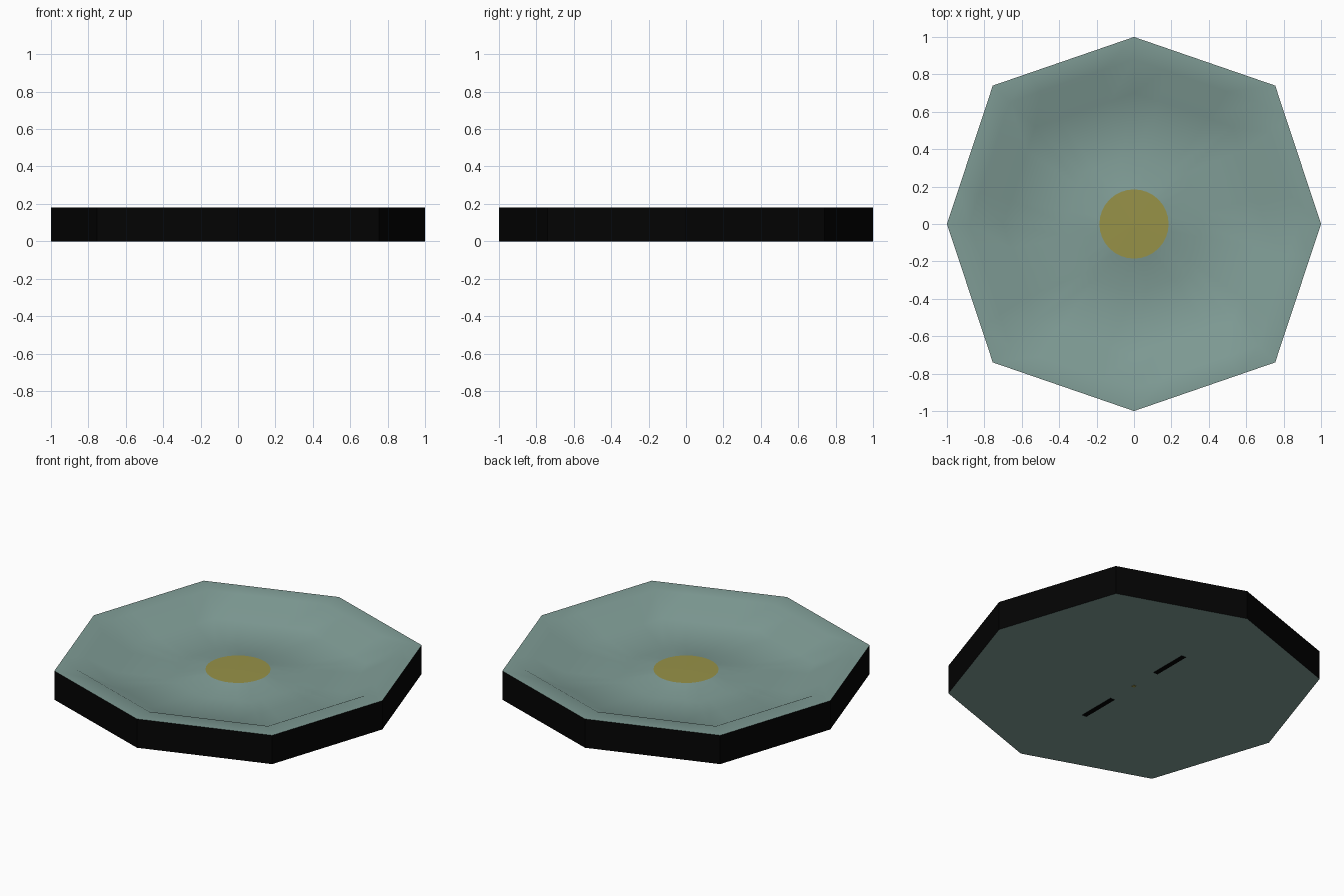
import bpy, bmesh, math

if "Cube" in bpy.data.objects:
    bpy.data.objects.remove(bpy.data.objects["Cube"])

def mat(name, col):
    m = bpy.data.materials.new(name)
    m.diffuse_color = (*col, 1)
    m.use_nodes = True
    m.node_tree.nodes["Principled BSDF"].inputs["Base Color"].default_value = m.diffuse_color
    return m

TEAL = mat("grey_teal", (0.215, 0.335, 0.305))
BLACK = mat("black", (0.001, 0.001, 0.001))
OLIVE = mat("olive_yellow", (0.31, 0.287, 0.064))

SUB = 4          # samples along each octagon side
N = 8 * SUB
CORNERS = [(1, 0), (0.755, 0.74), (0, 1), (-0.755, 0.74),
           (-1, 0), (-0.755, -0.74), (0, -1), (0.755, -0.74)]

def octagon(k, z):
    """Octagonal ring scaled by k, sampled N times."""
    pts = []
    for i in range(8):
        (ax, ay), (bx, by) = CORNERS[i], CORNERS[(i + 1) % 8]
        for j in range(SUB):
            t = j / SUB
            pts.append((k * (ax + (bx - ax) * t), k * (ay + (by - ay) * t), z))
    return pts

def circle(r, z):
    return [(r * math.cos(2 * math.pi * i / N), r * math.sin(2 * math.pi * i / N), z)
            for i in range(N)]

def loft(name, rings, material, cap_first=False, cap_last=False, smooth=False):
    """Join successive rings; rings run bottom/outside to top/inside."""
    bm = bmesh.new()
    vs = [[bm.verts.new(p) for p in r] for r in rings]
    for a, b in zip(vs, vs[1:]):
        for i in range(N):
            k = (i + 1) % N
            bm.faces.new((a[i], a[k], b[k], b[i]))
    if cap_first:
        bm.faces.new(vs[0][::-1])
    if cap_last:
        bm.faces.new(vs[-1])
    for f in bm.faces:
        f.smooth = smooth
    me = bpy.data.meshes.new(name)
    bm.to_mesh(me)
    bm.free()
    me.materials.append(material)
    ob = bpy.data.objects.new(name, me)
    bpy.context.collection.objects.link(ob)
    return ob

def plate(name, center, size, material):
    bpy.ops.mesh.primitive_cube_add(size=1, location=center)
    ob = bpy.context.object
    ob.name = name
    ob.scale = size
    ob.data.materials.append(material)
    return ob

H = 0.18
# black outer wall
loft("side_wall", [octagon(1, 0), octagon(1, H)], BLACK)

# flat rim, sloping dish and raised centre boss
loft("dish_top", [octagon(1, H), octagon(0.88, H), octagon(0.70, 0.088),
                  octagon(0.37, 0.08), circle(0.185, 0.11)], TEAL, smooth=True)

# flat centre disc
loft("centre_disc", [circle(0.185, 0.11), circle(0.02, 0.112)], OLIVE, cap_last=True)

# flat underside
loft("underside", [octagon(1, 0)], TEAL, cap_first=True)

# two slots and centre pin mark on the underside
for s in (-1, 1):
    plate("underside_slot", (0, s * 0.315, 0), (0.03, 0.25, 0.004), BLACK)
plate("underside_pin", (0, 0, 0), (0.02, 0.02, 0.004), OLIVE)
